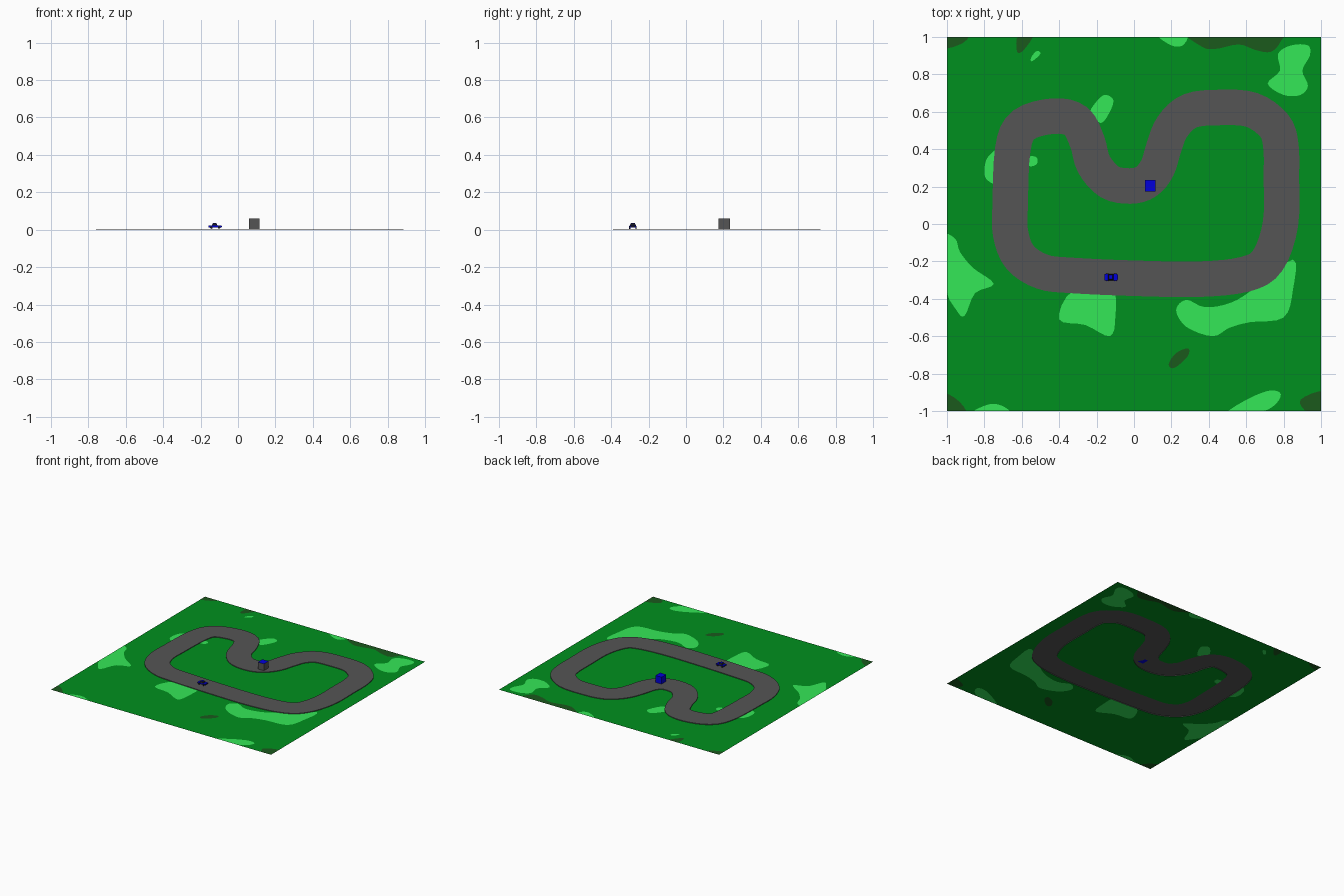
import bpy, bmesh, math
from mathutils import Vector, Matrix
from mathutils.geometry import delaunay_2d_cdt

if "Cube" in bpy.data.objects:
    bpy.data.objects.remove(bpy.data.objects["Cube"])

H = 0.005  # track height


def material(name, r, g, b):
    m = bpy.data.materials.new(name)
    m.diffuse_color = (r, g, b, 1)
    m.use_nodes = True
    m.node_tree.nodes["Principled BSDF"].inputs["Base Color"].default_value = m.diffuse_color
    return m


GRASS = material("grass green", 0.0, 0.28, 0.013)
LIGHT = material("light grass", 0.034, 0.80, 0.095)
DARK = material("dark grass", 0.011, 0.10, 0.012)
ASPHALT = material("asphalt grey", 0.09, 0.09, 0.09)
BLUE = material("blue", 0.0, 0.0, 0.72)
BLACK = material("black", 0.008, 0.008, 0.01)


def finish(bm, name, *mats):
    me = bpy.data.meshes.new(name)
    bm.to_mesh(me)
    bm.free()
    for m in mats:
        me.materials.append(m)
    ob = bpy.data.objects.new(name, me)
    bpy.context.collection.objects.link(ob)
    return ob


def smooth_loop(pts, steps):
    """Closed Catmull-Rom curve through the points."""
    p = [Vector(q) for q in pts]
    n, out = len(p), []
    for i in range(n):
        a, b, c, d = p[i - 1], p[i], p[(i + 1) % n], p[(i + 2) % n]
        for k in range(steps):
            t = k / steps
            out.append(0.5 * (2 * b + (c - a) * t + (2 * a - 5 * b + 4 * c - d) * t ** 2
                              + (3 * b - a - 3 * c + d) * t ** 3))
    return out


# ---- ground sheet: outlines are gathered, then cut into one flat mesh
verts, edges, regions = [], [], []


def region(pts, kind):
    pts = [Vector((max(-1, min(1, q[0])), max(-1, min(1, q[1])))) for q in pts]
    s, n = len(verts), len(pts)
    verts.extend(pts)
    edges.extend((s + i, s + (i + 1) % n) for i in range(n))
    regions.append((kind, pts))


def inside(p, poly):
    hit = False
    for i in range(len(poly)):
        a, b = poly[i - 1], poly[i]
        if (a.y > p.y) != (b.y > p.y) and p.x < a.x + (p.y - a.y) * (b.x - a.x) / (b.y - a.y):
            hit = not hit
    return hit


def patch(kind, *pts):
    region(smooth_loop(pts, 4), kind)


region([(-1, -1), (1, -1), (1, 1), (-1, 1)], 0)

# light grass patches
patch(1, (.13, 1.01), (.28, 1.01), (.26, .955), (.20, .955))
patch(1, (.77, .91), (.84, .955), (.93, .955), (.94, .90), (.90, .82), (.93, .74),
      (.89, .69), (.80, .69), (.715, .75), (.78, .82))
patch(1, (-.55, .89), (-.52, .925), (-.50, .91), (-.545, .87))
patch(1, (-.22, .63), (-.16, .69), (-.11, .66), (-.14, .58), (-.18, .54), (-.23, .59))
patch(1, (-.72, .39), (-.78, .36), (-.80, .29), (-.785, .235), (-.72, .22))
patch(1, (-.56, .36), (-.52, .355), (-.52, .32), (-.56, .31))
patch(1, (-1.02, -.07), (-.955, -.08), (-.93, -.15), (-.86, -.235), (-.75, -.32),
      (-.85, -.37), (-.905, -.49), (-.95, -.46), (-1.02, -.32))
patch(1, (-.33, -.36), (-.12, -.34), (-.10, -.50), (-.13, -.60), (-.26, -.54), (-.40, -.51))
patch(1, (.225, -.46), (.28, -.405), (.38, -.445), (.52, -.42), (.65, -.34), (.85, -.19),
      (.85, -.35), (.80, -.50), (.62, -.525), (.51, -.555), (.42, -.60), (.28, -.55))
patch(1, (.50, -1.01), (.62, -.93), (.73, -.89), (.785, -.91), (.75, -.97), (.66, -1.01))
patch(1, (-.86, -1.01), (-.78, -.965), (-.71, -.97), (-.67, -1.01))
# dark grass patches
patch(2, (.31, 1.02), (.36, .95), (.43, .935), (.56, .96), (.65, .93), (.73, .92),
      (.78, .97), (.76, 1.02))
patch(2, (-1.02, 1.02), (-.89, 1.01), (-.92, .965), (-1.02, .94))
patch(2, (-.62, 1.01), (-.54, 1.01), (-.59, .93), (-.625, .92))
patch(2, (-1.02, -.91), (-.945, -.94), (-.90, -1.01), (-1.02, -1.02))
patch(2, (1.02, -.895), (.89, -.94), (.93, -1.01), (1.02, -1.02))
patch(2, (.185, -.75), (.225, -.69), (.29, -.665), (.285, -.71), (.215, -.77))

# race track: constant-width band along a closed centreline
centre = smooth_loop([
    (0, -.29), (.35, -.295), (.595, -.268), (.715, -.195), (.783, 0), (.788, .25), (.785, .42),
    (.75, .525), (.63, .61), (.46, .623), (.30, .605), (.205, .52), (.16, .41), (.125, .30),
    (.065, .227), (-.02, .203), (-.13, .225), (-.215, .32), (-.25, .44), (-.31, .55),
    (-.43, .577), (-.59, .53), (-.648, .40), (-.662, .10), (-.66, -.05), (-.61, -.177),
    (-.49, -.255), (-.33, -.275)], 4)
n = len(centre)
side = []
for i in range(n):
    t = (centre[(i + 1) % n] - centre[i - 1]).normalized()
    w = Vector((t.y, -t.x)) * 0.095
    side.append((centre[i] + w, centre[i] - w))
for i in range(n):
    j = (i + 1) % n
    region([side[i][0], side[j][0], side[j][1], side[i][1]], 3)

vs, _, fs, _, _, _ = delaunay_2d_cdt(verts, edges, [], 0, 1e-5, True)
bm = bmesh.new()
bv = [bm.verts.new((v.x, v.y, 0)) for v in vs]
for f in fs:
    face = bm.faces.new([bv[k] for k in f])
    mid = sum((vs[k] for k in f), Vector((0, 0))) / len(f)
    face.material_index = max((k for k, poly in regions if inside(mid, poly)), default=0)
# raise the track slightly above the grass
road = [f for f in bm.faces if f.material_index == 3]
ext = bmesh.ops.extrude_face_region(bm, geom=road)["geom"]
bmesh.ops.translate(bm, vec=(0, 0, H), verts=[g for g in ext if isinstance(g, bmesh.types.BMVert)])
old = [f for f in road if f.is_valid and all(v.co.z < 1e-6 for v in f.verts)]
if old:
    bmesh.ops.delete(bm, geom=old, context='FACES')
for f in bm.faces:
    if any(v.co.z > H / 2 for v in f.verts):
        f.material_index = 3
finish(bm, "ground_and_track", GRASS, LIGHT, DARK, ASPHALT)


def box(name, lo, hi, mat, taper=1.0):
    """Box between two corners; the top can be narrowed."""
    lo, hi = Vector(lo), Vector(hi)
    mid, size = (lo + hi) / 2, hi - lo
    bm = bmesh.new()
    bmesh.ops.create_cube(bm, size=1)
    for v in bm.verts:
        k = taper if v.co.z > 0 else 1.0
        v.co = (mid.x + v.co.x * size.x * k, mid.y + v.co.y * size.y * k, mid.z + v.co.z * size.z)
    return finish(bm, name, mat)


# ---- marker block: grey on the front and right, blue elsewhere
block = box("marker_block", (.058, .174, H), (.114, .234, .061), BLUE)
block.data.materials.append(ASPHALT)
for p in block.data.polygons:
    if p.normal.x > .5 or p.normal.y < -.5:
        p.material_index = 1

# ---- small car
CX, CY = -.122, -.284
box("car_body", (CX - .035, CY - .018, .013), (CX + .035, CY + .018, .022), BLUE)
box("car_cabin", (CX - .018, CY - .017, .022), (CX + .013, CY + .017, .033), BLACK, .65)
box("car_roof", (CX - .012, CY - .010, .033), (CX + .007, CY + .010, .035), BLUE)
for x, end in ((-.021, "rear"), (.021, "front")):
    box(f"car_{end}_grille", (CX + x * 1.62, CY - .012, .014), (CX + x * 1.69, CY + .012, .019), BLACK)
    for s, hand in ((-1, "right"), (1, "left")):
        bm = bmesh.new()
        bmesh.ops.create_cone(bm, cap_ends=True, segments=12, radius1=.007, radius2=.007, depth=.007,
                              matrix=Matrix.Translation((CX + x, CY + s * .0165, H + .007))
                              @ Matrix.Rotation(math.pi / 2, 4, 'X'))
        finish(bm, f"car_wheel_{end}_{hand}", BLACK)
